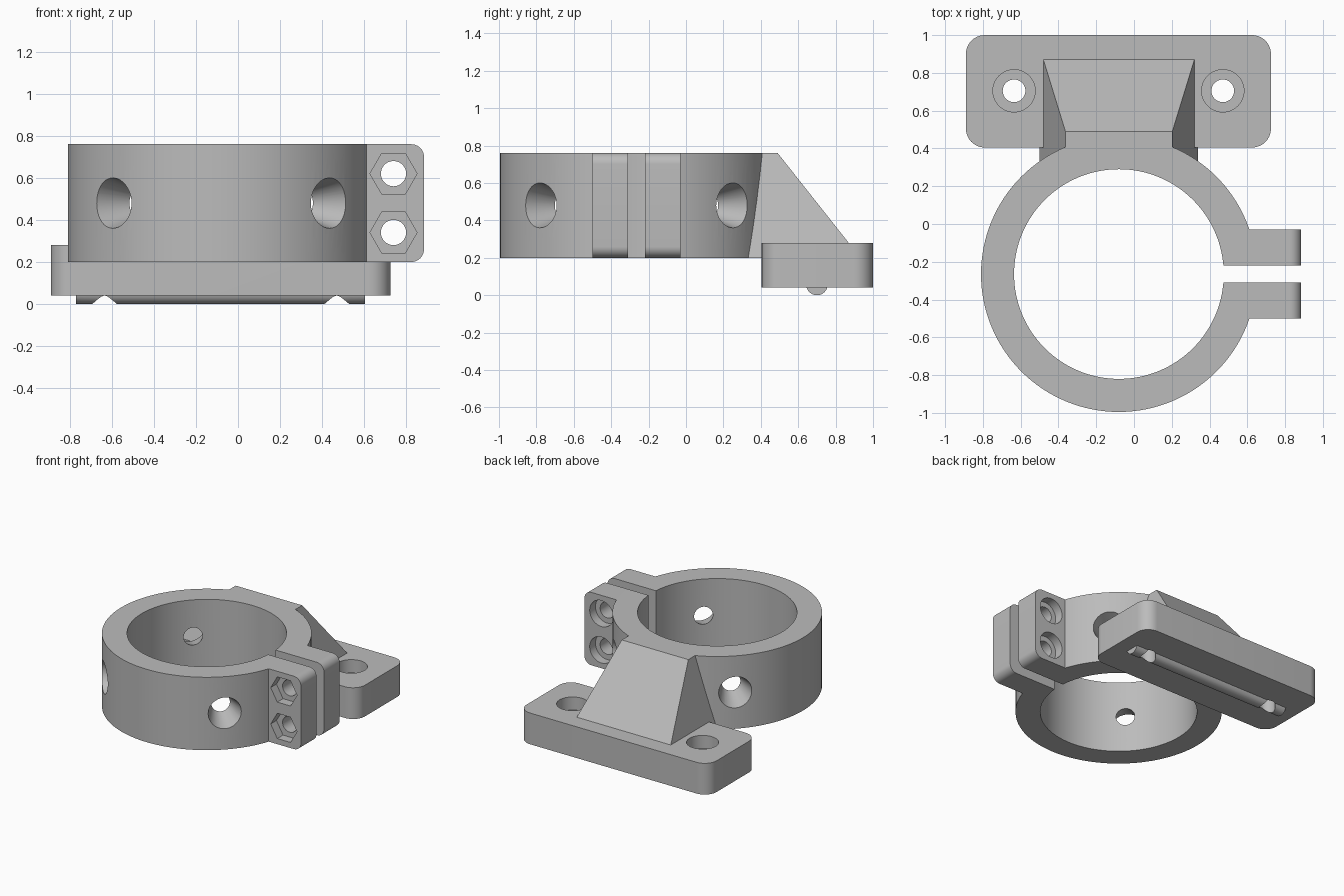
import bpy, bmesh, math
from mathutils import Vector, Matrix

cube = bpy.data.objects.get("Cube")
if cube:
    bpy.data.objects.remove(cube, do_unlink=True)

CX, CY = -0.08, -0.265            # collar axis
LOW, HIGH, MID = 0.2, 0.76, 0.48  # collar heights

grey = bpy.data.materials.new("matte grey")
grey.use_nodes = True
colour = (0.5, 0.5, 0.5, 1)
grey.diffuse_color = colour
grey.node_tree.nodes["Principled BSDF"].inputs["Base Color"].default_value = colour


def finish(name, bm):
    bmesh.ops.recalc_face_normals(bm, faces=bm.faces)
    mesh = bpy.data.meshes.new(name)
    bm.to_mesh(mesh)
    bm.free()
    mesh.materials.append(grey)
    obj = bpy.data.objects.new(name, mesh)
    bpy.context.collection.objects.link(obj)
    return obj


def rod(name, start, end, r1, r2=None, sides=48, spin=0):
    """Cylinder or cone running from start to end."""
    start, end = Vector(start), Vector(end)
    axis = end - start
    turn = axis.to_track_quat('Z', 'Y').to_matrix().to_4x4()
    place = Matrix.Translation((start + end) / 2) @ turn @ Matrix.Rotation(spin, 4, 'Z')
    bm = bmesh.new()
    bmesh.ops.create_cone(bm, cap_ends=True, segments=sides, radius1=r1,
                          radius2=r1 if r2 is None else r2,
                          depth=axis.length, matrix=place)
    return finish(name, bm)


def block(name, lo, hi, radius=0, rounded=None):
    """Box whose edges chosen by the rule 'rounded' get a radius."""
    lo, hi = Vector(lo), Vector(hi)
    bm = bmesh.new()
    bmesh.ops.create_cube(bm, size=1)
    for v in bm.verts:
        v.co = (lo + hi) / 2 + v.co * (hi - lo)
    if rounded:
        edges = [e for e in bm.edges if rounded(e.verts[0].co, e.verts[1].co)]
        bmesh.ops.bevel(bm, geom=edges, offset=radius, segments=10,
                        affect='EDGES', profile=0.5)
    return finish(name, bm)


def combine(body, tool, operation):
    mod = body.modifiers.new(operation.lower(), 'BOOLEAN')
    mod.operation = operation
    mod.solver = 'EXACT'
    mod.object = tool
    bpy.context.view_layer.objects.active = body
    bpy.ops.object.modifier_apply(modifier=mod.name)
    bpy.data.objects.remove(tool, do_unlink=True)


def add(tool):
    combine(body, tool, 'UNION')


def cut(tool):
    combine(body, tool, 'DIFFERENCE')


# Collar
body = rod("clamp_bracket", (CX, CY, LOW), (CX, CY, HIGH), 0.73, sides=128)

# Clamp ears, rounded at their outer ends
for y0, y1 in ((-0.5, -0.31), (-0.22, -0.03)):
    add(block("clamp_ear", (0.52, y0, LOW), (0.885, y1, HIGH), 0.06,
              lambda a, b: a.x > 0.8 and b.x > 0.8 and abs(a.y - b.y) > 0.01))

# Sloping brace with tapered sides
bm = bmesh.new()
for half, back, z in ((0.283, 0.49, HIGH), (0.419, 0.933, LOW)):
    for side in (-1, 1):
        for y in (0.2, back):
            bm.verts.new((CX + side * half, y, z))
bmesh.ops.convex_hull(bm, input=bm.verts)
bmesh.ops.dissolve_limit(bm, angle_limit=0.01, verts=bm.verts, edges=bm.edges)
add(finish("brace", bm))

# Mounting plate and the locating rib beneath it
add(block("mounting_plate", (-0.89, 0.405, 0.04), (0.725, 1, 0.28), 0.1,
          lambda a, b: abs(a.z - b.z) > 0.01))
add(rod("locating_rib", (-0.77, 0.7, 0.058), (0.605, 0.7, 0.058), 0.058))

# Collar bore and clamp slot
cut(rod("bore", (CX, CY, 0.19), (CX, CY, 0.9), 0.555, sides=128))
cut(block("slot", (0.3, -0.31, 0.1), (1, -0.22, 0.9)))

# Four tapered screw holes around the collar
for i in range(4):
    a = math.radians(45 + 90 * i)
    out = Vector((math.cos(a), math.sin(a), 0))
    centre = Vector((CX, CY, MID))
    cut(rod("screw_hole", centre + out * 0.48, centre + out * 0.78, 0.045, 0.135))

# Clamp bolt holes: hexagonal nut pockets in front, round recesses behind
for z in (0.34, 0.62):
    cut(rod("bolt_hole", (0.74, -0.7, z), (0.74, 0.1, z), 0.06))
    pocket = rod("nut_pocket", (0.74, -0.43, z), (0.74, -0.56, z), 0.112, sides=6)
    # Corners of the hexagon point sideways
    pocket.data.transform(Matrix.Translation((0, 0, 0)))
    xs = max(v.co.x for v in pocket.data.vertices)
    if xs < 0.74 + 0.105:
        bpy.data.objects.remove(pocket, do_unlink=True)
        pocket = rod("nut_pocket", (0.74, -0.43, z), (0.74, -0.56, z), 0.112,
                     sides=6, spin=math.pi / 6)
    cut(pocket)
    cut(rod("bolt_recess", (0.74, -0.1, z), (0.74, 0.05, z), 0.1))

# Plate screw holes with round recesses on top
for x in (-0.635, 0.47):
    cut(rod("plate_hole", (x, 0.705, -0.1), (x, 0.705, 0.5), 0.06))
    cut(rod("plate_recess", (x, 0.705, 0.18), (x, 0.705, 0.4), 0.112))

for poly in body.data.polygons:
    poly.material_index = 0
bpy.ops.object.select_all(action='DESELECT')
body.select_set(True)
bpy.context.view_layer.objects.active = body
bpy.ops.object.shade_smooth_by_angle(angle=math.radians(25))
